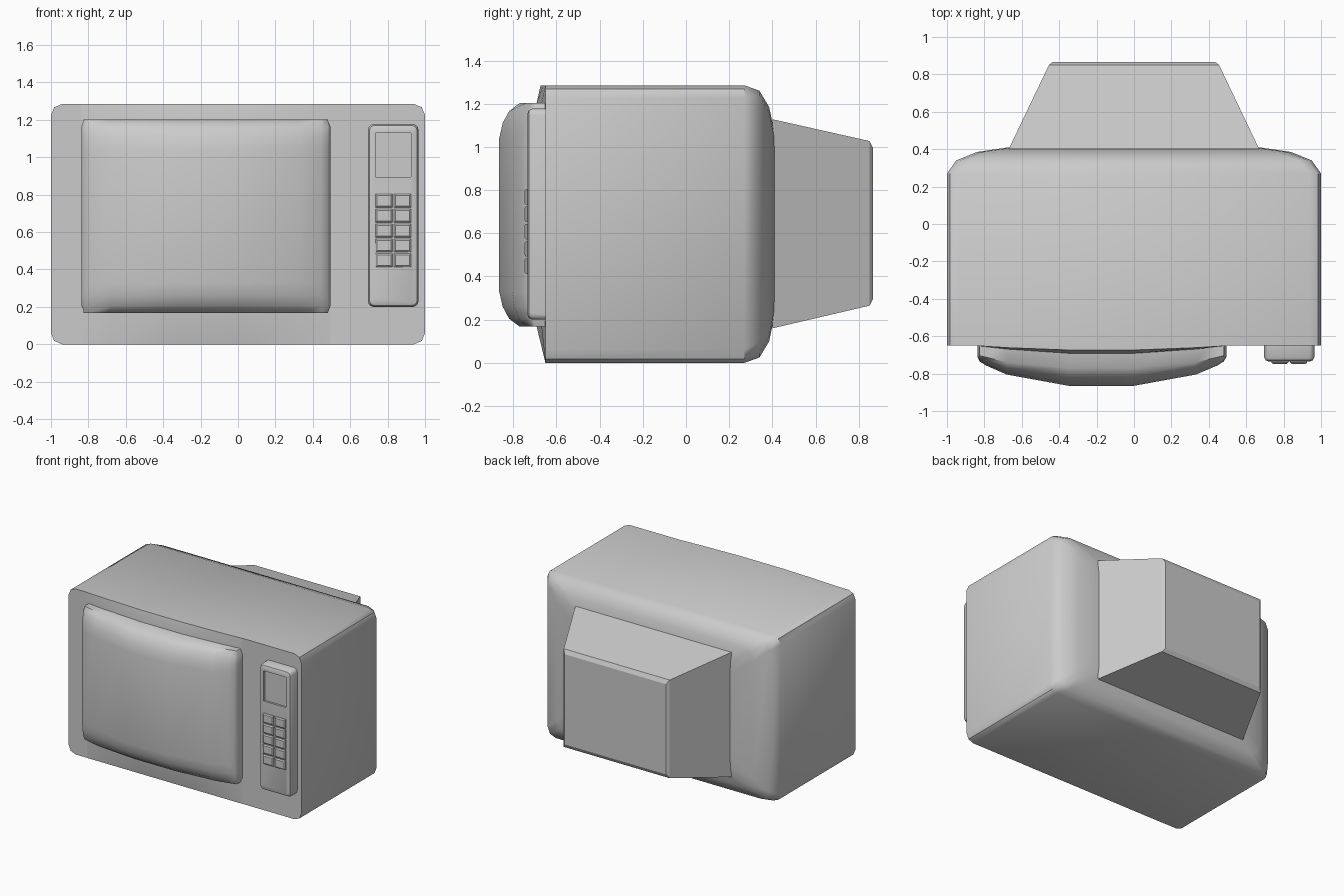
import bpy, bmesh, math

if "Cube" in bpy.data.objects:
    bpy.data.objects.remove(bpy.data.objects["Cube"])


def finish(name, bm, angle=None):
    bmesh.ops.recalc_face_normals(bm, faces=bm.faces)
    me = bpy.data.meshes.new(name)
    bm.to_mesh(me)
    bm.free()
    ob = bpy.data.objects.new(name, me)
    bpy.context.collection.objects.link(ob)
    bpy.ops.object.select_all(action='DESELECT')
    bpy.context.view_layer.objects.active = ob
    ob.select_set(True)
    if angle:
        bpy.ops.object.shade_smooth_by_angle(angle=math.radians(angle))
    return ob


def outline(x0, x1, z0, z1, r, seg):
    """Rectangle in xz with rounded corners (plain corners if r is 0)."""
    if r == 0:
        return [(x0, z0), (x1, z0), (x1, z1), (x0, z1)]
    pts = []
    for cx, cz, a0 in ((x1 - r, z1 - r, 0), (x0 + r, z1 - r, 90),
                       (x0 + r, z0 + r, 180), (x1 - r, z0 + r, 270)):
        for i in range(seg + 1):
            a = math.radians(a0 + 90 * i / seg)
            pts.append((cx + r * math.cos(a), cz + r * math.sin(a)))
    return pts


def loft(name, rings, angle=None, seg=2):
    """Skin a stack of rounded rectangles (y, x0, x1, z0, z1, r) and cap it."""
    bm = bmesh.new()
    loops = [[bm.verts.new((x, y, z)) for x, z in outline(*rect, seg)]
             for y, *rect in rings]
    n = len(loops[0])
    for a, b in zip(loops, loops[1:]):
        for i in range(n):
            j = (i + 1) % n
            bm.faces.new((a[i], a[j], b[j], b[i]))
    bm.faces.new(loops[0])
    bm.faces.new(loops[-1])
    return finish(name, bm, angle)


def lerp_table(table, x):
    for (xa, ya), (xb, yb) in zip(table, table[1:]):
        if x <= xb:
            return ya + (yb - ya) * (x - xa) / (xb - xa)
    return table[-1][1]


def sheet(name, xs, zs, depth, back, corner, angle):
    """Curved front grid y = depth(x, z), with walls running back to y = back."""
    bm = bmesh.new()
    nx, nz = len(xs), len(zs)
    g = []
    for i, x in enumerate(xs):
        col = []
        for k, z in enumerate(zs):
            dx = dz = 0
            if i in (0, nx - 1) and k in (0, nz - 1):
                dx = corner if i == 0 else -corner
                dz = corner if k == 0 else -corner
            col.append(bm.verts.new((x + dx, depth(x, z), z + dz)))
        g.append(col)
    for i in range(nx - 1):
        for k in range(nz - 1):
            bm.faces.new((g[i][k], g[i + 1][k], g[i + 1][k + 1], g[i][k + 1]))
    edges = [e for e in bm.edges if e.is_boundary]
    new = bmesh.ops.extrude_edge_only(bm, edges=edges)['geom']
    for v in new:
        if isinstance(v, bmesh.types.BMVert):
            v.co.y = back
    bmesh.ops.holes_fill(bm, edges=[e for e in bm.edges if e.is_boundary])
    return finish(name, bm, angle)


# Cabinet with a rounded-off back
H = 1.285
loft("cabinet", [(y, -1 + ix, 1 - ix, iz, H - iz, r) for y, ix, iz, r in (
    (-0.65, 0, 0, 0.06), (0.27, 0, 0, 0.06), (0.34, 0.05, 0.025, 0.07),
    (0.385, 0.16, 0.1, 0.09), (0.41, 0.33, 0.22, 0.1))], 40)

# Tapered tube housing at the back
loft("tube_housing", [(0.40, -0.67, 0.67, 0.16, 1.128, 0),
                      (0.85, -0.455, 0.455, 0.265, 1.027, 0),
                      (0.866, -0.435, 0.435, 0.295, 0.995, 0)])

# Swell in the cabinet front around the screen
swell_x = [(-0.84, 0), (-0.68, 0.45), (-0.35, 1), (0, 1), (0.33, 0.45), (0.495, 0)]
swell_z = [(0, 0), (0.17, 1), (1.2, 1), (H, 0.55)]
sheet("screen_surround", [p[0] for p in swell_x], [p[0] for p in swell_z],
      lambda x, z: -0.651 - 0.041 * lerp_table(swell_x, x) * lerp_table(swell_z, z),
      -0.60, 0, 40)

# Bulging screen
crown = [(-0.837, -0.71), (-0.825, -0.735), (-0.79, -0.757), (-0.68, -0.805),
         (-0.35, -0.865), (0, -0.865), (0.33, -0.805), (0.445, -0.757),
         (0.48, -0.735), (0.494, -0.71)]
rim = [(-0.837, -0.70), (-0.68, -0.74), (-0.35, -0.77), (0, -0.77),
       (0.33, -0.74), (0.494, -0.70)]
rows = [(0.168, 0), (0.205, 0.52), (0.26, 0.83), (0.33, 1),
        (1.04, 1), (1.11, 0.83), (1.165, 0.52), (1.203, 0)]


def screen_depth(x, z):
    a, b = lerp_table(rim, x), lerp_table(crown, x)
    return a + (b - a) * lerp_table(rows, z)


sheet("screen", [p[0] for p in crown], [p[0] for p in rows], screen_depth,
      -0.62, 0.012, 50)

# Control panel with a recessed display window
panel = loft("control_panel", [
    (-0.62, 0.695, 0.965, 0.2, 1.177, 0.03), (-0.712, 0.695, 0.965, 0.2, 1.177, 0.03),
    (-0.728, 0.703, 0.957, 0.208, 1.169, 0.025),
    (-0.735, 0.72, 0.94, 0.225, 1.152, 0.02)], 30, 3)
cutter = loft("display_cutter", [(-0.80, 0.735, 0.925, 0.895, 1.13, 0),
                                 (-0.72, 0.735, 0.925, 0.895, 1.13, 0)])
cutter.hide_render = True
cut = panel.modifiers.new("display", 'BOOLEAN')
cut.operation = 'DIFFERENCE'
cut.object = cutter
bpy.context.view_layer.objects.active = panel
bpy.ops.object.modifier_move_to_index(modifier="display", index=0)
bpy.ops.object.modifier_apply(modifier="display")
bpy.data.objects.remove(cutter)

# Two columns of five push buttons
for c in range(2):
    for r in range(5):
        x, z = 0.735 + 0.1 * c, 0.412 + 0.08 * r
        loft(f"button_{c}_{r}", [(-0.72, x, x + 0.09, z, z + 0.072, 0),
                                 (-0.741, x, x + 0.09, z, z + 0.072, 0),
                                 (-0.748, x + 0.008, x + 0.082, z + 0.008, z + 0.064, 0)])
